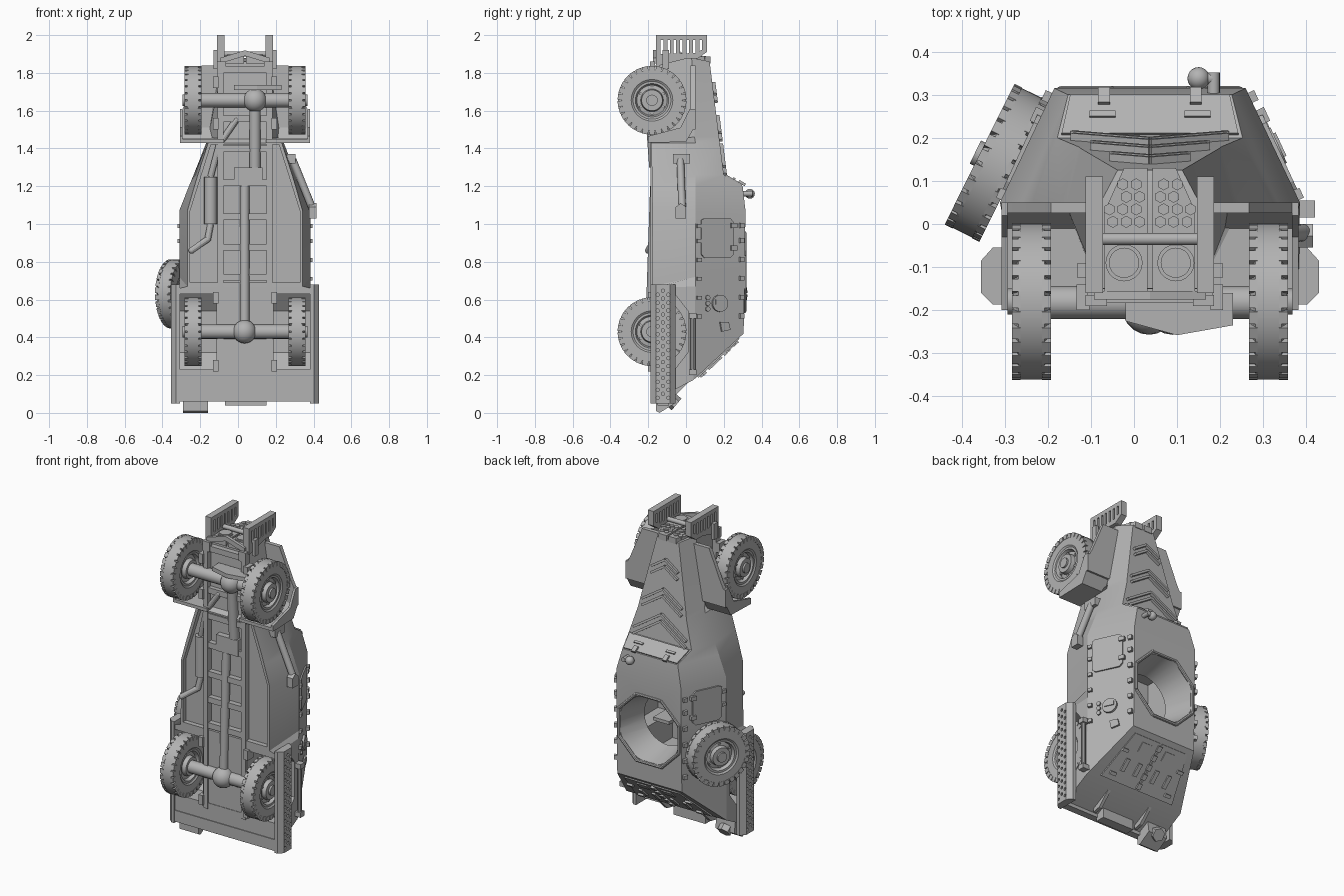
import bpy, bmesh, math
from mathutils import Matrix, Vector

cube = bpy.data.objects.get("Cube")
if cube:
    bpy.data.objects.remove(cube)

CX = 0.037           # centre line of the vehicle
SIDES = (-1, 1)
B = bmesh.new()

grey = bpy.data.materials.new("armour grey")
grey.use_nodes = True
grey.diffuse_color = (0.45, 0.45, 0.45, 1)
grey.node_tree.nodes["Principled BSDF"].inputs["Base Color"].default_value = (0.45, 0.45, 0.45, 1)


def done(name):
    """Turn the collected geometry into one object."""
    global B
    bmesh.ops.recalc_face_normals(B, faces=B.faces)
    me = bpy.data.meshes.new(name)
    B.to_mesh(me)
    B = bmesh.new()
    me.materials.append(grey)
    ob = bpy.data.objects.new(name, me)
    bpy.context.collection.objects.link(ob)
    return ob


def frame(o, u, v, n):
    cols = [Vector(a).normalized().to_4d() for a in (u, v, n)] + [Vector(o).to_4d()]
    for c in cols[:3]:
        c.w = 0
    return Matrix(cols).transposed()


def prism(pts, M, d0, d1):
    a = [B.verts.new(M @ Vector((p[0], p[1], d0))) for p in pts]
    b = [B.verts.new(M @ Vector((p[0], p[1], d1))) for p in pts]
    B.faces.new(a)
    B.faces.new(b)
    for i in range(len(pts)):
        j = (i + 1) % len(pts)
        B.faces.new((a[i], a[j], b[j], b[i]))


def rect(M, u0, u1, v0, v1, d0, d1):
    prism([(u0, v0), (u1, v0), (u1, v1), (u0, v1)], M, d0, d1)


def box(x0, x1, y0, y1, z0, z1):
    rect(Matrix(), x0, x1, y0, y1, z0, z1)


def rod(p, q, r, n=16, r2=None):
    p, q = Vector(p), Vector(q)
    M = Matrix.Translation((p + q) / 2) @ (q - p).to_track_quat('Z', 'Y').to_matrix().to_4x4()
    bmesh.ops.create_cone(B, cap_ends=True, segments=n, radius1=r, radius2=r if r2 is None else r2,
                          depth=(q - p).length, matrix=M)


def ball(c, r):
    bmesh.ops.create_uvsphere(B, u_segments=20, v_segments=12, radius=r, matrix=Matrix.Translation(c))


def lathe(prof, M, n):
    rings = [[B.verts.new(M @ Vector((r * math.cos(t), r * math.sin(t), h)))
              for t in (2 * math.pi * i / n for i in range(n))] for r, h in prof]
    for a, b in zip(rings, rings[1:]):
        for i in range(n):
            B.faces.new((a[i], a[i - 1], b[i - 1], b[i]))
    B.faces.new(rings[0])
    B.faces.new(rings[-1])


def cut(target, cutter):
    cutter.hide_render = True
    m = target.modifiers.new("cut", 'BOOLEAN')
    m.operation, m.solver, m.object = 'DIFFERENCE', 'EXACT', cutter
    bpy.context.view_layer.objects.active = target
    bpy.ops.object.modifier_apply(modifier=m.name)
    bpy.data.objects.remove(cutter)


def mirrored(half):
    return [(CX + h, z) for h, z in half] + [(CX - h, z) for h, z in half[::-1]]


# Axis frames for profiles in the side plane and in the plan plane
YZ = Matrix(((0, 0, 1, 0), (1, 0, 0, 0), (0, 1, 0, 0), (0, 0, 0, 1)))
XZ = Matrix(((1, 0, 0, 0), (0, 0, 1, 0), (0, 1, 0, 0), (0, 0, 0, 1)))

# Armoured hull: lofted rings of (half width, y, z) for floor, waist and roof
rings = [[(.345, -.18, .06), (.345, .04, .175), (.222, .305, .42)],
         [(.345, -.18, .66), (.345, .05, .67), (.222, .31, .70)],
         [(.305, -.18, .67), (.348, .05, .72), (.222, .31, .75)],
         [(.305, -.178, 1.07), (.348, .05, 1.07), (.222, .315, 1.07)],
         [(.268, -.18, 1.2), (.297, .05, 1.2), (.19, .30, 1.2)],
         [(.25, -.18, 1.26), (.272, .05, 1.26), (.215, .2, 1.26)],
         [(.195, -.185, 1.43), (.205, .05, 1.43), (.165, .179, 1.43)],
         [(.115, -.16, 1.45), (.195, .045, 1.46), (.16, .175, 1.46)],
         [(.115, -.15, 1.86), (.125, .03, 1.88), (.075, .125, 1.86)]]
loops = []
for ring in rings:
    loops.append([B.verts.new((CX + s * h, y, z)) for s, row in ((1, ring), (-1, ring[::-1])) for h, y, z in row])
for a, b in zip(loops, loops[1:]):
    for i in range(6):
        B.faces.new((a[i - 1], a[i], b[i], b[i - 1]))
for r in (loops[0], loops[-1]):
    B.faces.new((r[0], r[1], r[4], r[5]))
    B.faces.new((r[1], r[2], r[3], r[4]))
hull = done("hull")

# Rear wheel wells
for s in SIDES:
    prism([(-.4, .23), (-.06, .23), (.01, .32), (.01, .54), (-.06, .63), (-.4, .63)],
          YZ, CX + s * .15, CX + s * .5)
cut(hull, done("well_cutter"))
# Shallow recess in the floor
prism(mirrored([(.29, .69), (.29, 1.07), (.18, 1.42)]), XZ, -.3, -.15)
cut(hull, done("floor_cutter"))
# Turret opening and fighting compartment
rod((CX, .36, .745), (CX, .1, .745), .22, 32, .15)
cut(hull, done("turret_cutter"))
prism(mirrored([(.14, .5), (.14, .66), (.24, .66), (.24, 1.04)]), XZ, -.12, .13)
cut(hull, done("cabin_cutter"))

# Octagonal turret rim
for i in range(8):
    p, q = [Vector((CX + .224 * math.sin(t), .31, .745 + .224 * math.cos(t)))
            for t in (math.pi / 4 * (i + k) for k in (-.5, .5))]
    rod(p, q, .01, 8)
done("turret_rim")
for s in SIDES:
    box(CX + s * .03, CX + s * .14, -.09, -.06, .7, .84)
    box(CX + s * .03, CX + s * .14, -.09, .07, .68, .7)
done("crew_seats")


# Wheels: smooth tyres with notched shoulders
def wheel(name, c, axis):
    axis = Vector(axis).normalized()
    M = frame(c, (0, 0, 1), axis.cross(Vector((0, 0, 1))), axis)
    half = [(.055, .045), (.06, .02), (.08, .016), (.088, .036), (.1, .036), (.11, .043), (.16, .043),
            (.172, .034), (.181, .03)]
    lathe([(.03, .045)] + half + [(r, -h) for r, h in half[::-1]], M, 60)
    for i in range(30):
        R = M @ Matrix.Rotation(2 * math.pi * i / 30, 4, 'Z')
        for s in SIDES:
            rect(R, .155, .182, -.0145, .0145, s * .025, s * .045)
    for i in range(6):
        t = math.pi / 3 * i
        a, b = [M @ Vector((.07 * math.cos(t), .07 * math.sin(t), h)) for h in (.01, .026)]
        rod(a, b, .008, 6)
    rod(M @ Vector((0, 0, .03)), M @ Vector((0, 0, .056)), .03)
    done(name)


for s, side in ((-1, "right"), (1, "left")):
    wheel("front_wheel_" + side, (CX + s * .275, -.18, 1.655), (s, 0, 0))
    wheel("rear_wheel_" + side, (CX + s * .275, -.18, .43), (s, 0, 0))
wheel("spare_wheel", (-.318, .142, .63), (-.895, .444, 0))
rod((-.32, .143, .63), (-.2, .085, .63), .04)
done("spare_wheel_mount")

# Front mudguards: top, sloped rear wall and outer skirt
for s in SIDES:
    prism([(CX + s * h, z) for h, z in ((.1, 1.5), (.345, 1.5), (.345, 1.58), (.31, 1.65), (.23, 1.84), (.1, 1.84))],
          XZ, .025, .05)
    prism([(-.2, 1.43), (0, 1.435), (.05, 1.52), (.05, 1.55), (-.01, 1.455), (-.2, 1.45)],
          YZ, CX + s * .11, CX + s * .345)
    prism([(-.2, 1.43), (0, 1.435), (.05, 1.52), (.05, 1.61), (.02, 1.61), (-.03, 1.51), (-.2, 1.465)],
          YZ, CX + s * .33, CX + s * .345)
done("front_mudguards")

# Underside: frame rails, cross members, axles and drive line
for s in SIDES:
    box(CX + s * .115, CX + s * .145, -.187, -.14, .2, 1.84)
    for z in (.22, .58, 1.5, 1.72):
        box(CX + s * .14, CX + s * .17, -.2, -.14, z, z + .06)
for z in (.2, .7, .86, 1.02, 1.2, 1.38, 1.54, 1.8):
    box(CX - .12, CX + .12, -.183, -.14, z, z + .035)
done("chassis_frame")
for z, x in ((1.655, .09), (.43, .035)):
    rod((CX - .25, -.182, z), (CX + .25, -.182, z), .038)
    ball((x, -.195, z), .062)
done("axles")
rod((.035, -.19, .45), (.035, -.165, 1.2), .025)
box(-.02, .13, -.187, -.14, 1.2, 1.3)
rod((.09, -.165, 1.3), (.09, -.19, 1.65), .03)
done("drive_line")
prism([(-.02, -.16), (.23, -.16), (.23, -.235), (.1, -.258), (-.02, -.225)], Matrix(), 1.71, 1.735)
done("skid_plate")
rod((-.145, -.155, 1.0), (-.145, -.155, 1.25), .034)
for p, q in (((-.145, -.155, 1.25), (-.1, -.17, 1.42)), ((-.1, -.17, 1.42), (-.01, -.17, 1.55)),
             ((-.145, -.155, 1.0), (-.16, -.165, .92)), ((-.16, -.165, .92), (-.245, -.2, .86))):
    rod(p, q, .017, 12)
    ball(q, .017)
done("exhaust")

# Perforated unditching channels on both flanks
for s in SIDES:
    prism([(CX + s * h, y) for h, y in ((.345, -.055), (.365, -.055), (.392, -.085), (.392, -.16),
                                        (.365, -.187), (.345, -.187))], Matrix(), .05, .68)
channels = done("unditching_channels")
for i in range(14):
    for y in (-.15, -.122, -.094):
        z = .08 + .042 * i + (.021 if y == -.122 else 0)
        for s in SIDES:
            rod((CX + s * .375, y, z), (CX + s * .41, y, z), .009, 8)
cut(channels, done("hole_cutter"))

# Hood louvres in forward-pointing chevrons
for z, w in ((1.745, .09), (1.57, .135), (1.42, .18)):
    for s in SIDES:
        for off in (0, .04):
            y0, y1 = [.203 - .125 * (t - 1.26) for t in (z - off, z - off - w * .65)]
            p, q = Vector((CX, y0, z - off)), Vector((CX + s * w, y1, z - off - w * .65))
            d = q - p
            M = frame(p, d, d.cross(Vector((0, 1, .125))), (0, 1, .125))
            rect(M, 0, d.length, -.007, .007, -.01, .014)
done("hood_louvres")

# Windscreen plate with hinges and vision slits
W = frame((CX, .2, 1.26), (1, 0, 0), (0, .1, -.06), (0, .06, .1))
prism([(-.205, .008), (.205, .008), (.185, .112), (-.185, .112)], W, -.004, .008)
for s in SIDES:
    rect(W, s * .08, s * .14, .05, .064, .006, .016)
    rect(W, s * .093, s * .12, .085, .125, .006, .02)
done("windscreen_plate")
ball((.15, .338, 1.16), .026)
rod((.15, .338, 1.16), (.185, .338, 1.16), .014)
rod((.185, .3, 1.16), (.185, .352, 1.16), .014)
done("roof_lamp")

# Nose grilles, lamps and cross bar
for s in SIDES:
    prism([(CX + s * h, y) for h, y in ((.006, .13), (.06, .13), (.105, .03), (.105, -.16), (.006, -.16))],
          Matrix(), 1.85, 1.886)
    for r in range(4):
        for c in range(2 if r > 1 else 3):
            x, y = CX + s * (.024 + .031 * c + (.008 if r % 2 else 0)), .005 + .029 * r
            rod((x, y, 1.87), (x, y, 1.89), .014, 6)
    rod((CX + s * .06, -.09, 1.87), (CX + s * .06, -.09, 1.893), .043, 20)
    rod((CX + s * .06, -.09, 1.89), (CX + s * .06, -.09, 1.898), .035, 20)
rod((CX - .11, -.035, 1.9), (CX + .11, -.035, 1.9), .014)
prism([(CX - .13, 1.85), (CX - .13, 1.88), (CX, 1.92), (CX + .13, 1.88), (CX + .13, 1.85), (CX, 1.89)], XZ, -.175, -.155)
done("nose_grille")

# Slotted brush guards
for s in SIDES:
    a, b = CX + s * .109, CX + s * .149
    box(a, b, -.16, .11, 1.975, 2)
    box(a, b, -.16, -.135, 1.84, 1.98)
    box(a, b, .085, .11, 1.91, 1.98)
    prism([(-.14, 1.84), (0, 1.875), (.06, 1.875), (.11, 1.91), (.09, 1.925), (.05, 1.905), (-.14, 1.9)], YZ, a, b)
    for i in range(6):
        box(a, b, -.12 + .034 * i, -.099 + .034 * i, 1.89, 1.98)
    box(b, CX + s * .168, -.125, -.09, 1.82, 1.92)
    box(CX + s * .1, b, -.19, -.165, 1.8, 1.86)
done("brush_guards")

# Side armour fittings on the sloped upper plates
for s in SIDES:
    M = frame((CX + s * .345, .05, 0), (0, 0, 1), (-s * .123, .265, 0), (s * .265, .123, 0))
    prism([(.82, .05), (.84, .03), (1.02, .03), (1.03, .05), (1.03, .2), (1.01, .22), (.84, .22), (.82, .2)], M, -.004, .01)
    for z in (.86, .98):
        rect(M, z, z + .025, .2, .235, 0, .02)
    for z in (.5, .6, .7, .8, .9, .98):
        rect(M, z, z + .025, .255, .28, -.004, .016)
        if s > 0 or z > .8:
            rect(M, z, z + .02, .005, .03, -.004, .016)
    if s > 0:
        rod(M @ Vector((.58, .14, 0)), M @ Vector((.58, .14, .014)), .045, 20)
        rect(M, .575, .6, .11, .17, .012, .02)
        for z in (.55, .58, .61):
            rod(M @ Vector((z, .07, 0)), M @ Vector((z, .07, .01)), .013, 10)
        prism([(.43, .15), (.48, .14), (.48, .19), (.44, .2)], M, 0, .012)
done("side_fittings")
rod((.40, .035, .2), (.40, .035, .53), .014, 10)
for z in (.2, .5):
    box(.37, .42, .015, .055, z, z + .03)
done("jack_bar")
rod((.29, -.03, 1.34), (.395, -.02, 1.08), .02)
prism([(-.055, 1.03), (0, 1.03), (0, 1.09), (-.028, 1.11), (-.055, 1.09)], YZ, .375, .415)
box(.25, .305, -.07, .02, 1.32, 1.37)
done("tow_strut")

# Rear plate with doors, slots and hinges
R = frame((CX, .04, .17), (1, 0, 0), (0, .265, .25), (0, .25, -.265))
for s in SIDES:
    prism([(s * .008, .03), (s * .26, .03), (s * .19, .33), (s * .008, .33)], R, -.004, .006)
    rect(R, s * .05, s * .12, .24, .3, .004, .012)
    for u in (.05, .14):
        rect(R, s * u, s * (u + .025), .1, .18, .004, .016)
    for v in (.06, .21):
        rect(R, s * .18, s * .22, v, v + .02, .004, .018)
for i in range(5):
    rect(R, -.014, .014, .04 + .06 * i, .075 + .06 * i, .0, .016)
done("rear_doors")
box(CX - .36, CX + .36, -.185, -.14, .06, .13)
box(-.07, .15, -.15, -.09, .04, .1)
for s in SIDES:
    prism([(-.12, .12), (.04, .19), (-.07, .08), (-.12, .07)], YZ, CX + s * .14, CX + s * .16)
done("rear_bumper")
prism([(-.16, .01), (-.14, 0), (-.06, .05), (-.07, .12), (-.16, .1)], YZ, -.29, -.16)
rod((-.225, -.08, .07), (-.225, -.05, .045), .04, 6)
done("tail_lamp")

# Smooth shading with sharp armour edges
bpy.ops.object.select_all(action='DESELECT')
for ob in bpy.context.collection.objects:
    if ob.type == 'MESH':
        ob.select_set(True)
        bpy.context.view_layer.objects.active = ob
bpy.ops.object.shade_smooth_by_angle(angle=math.radians(25))
